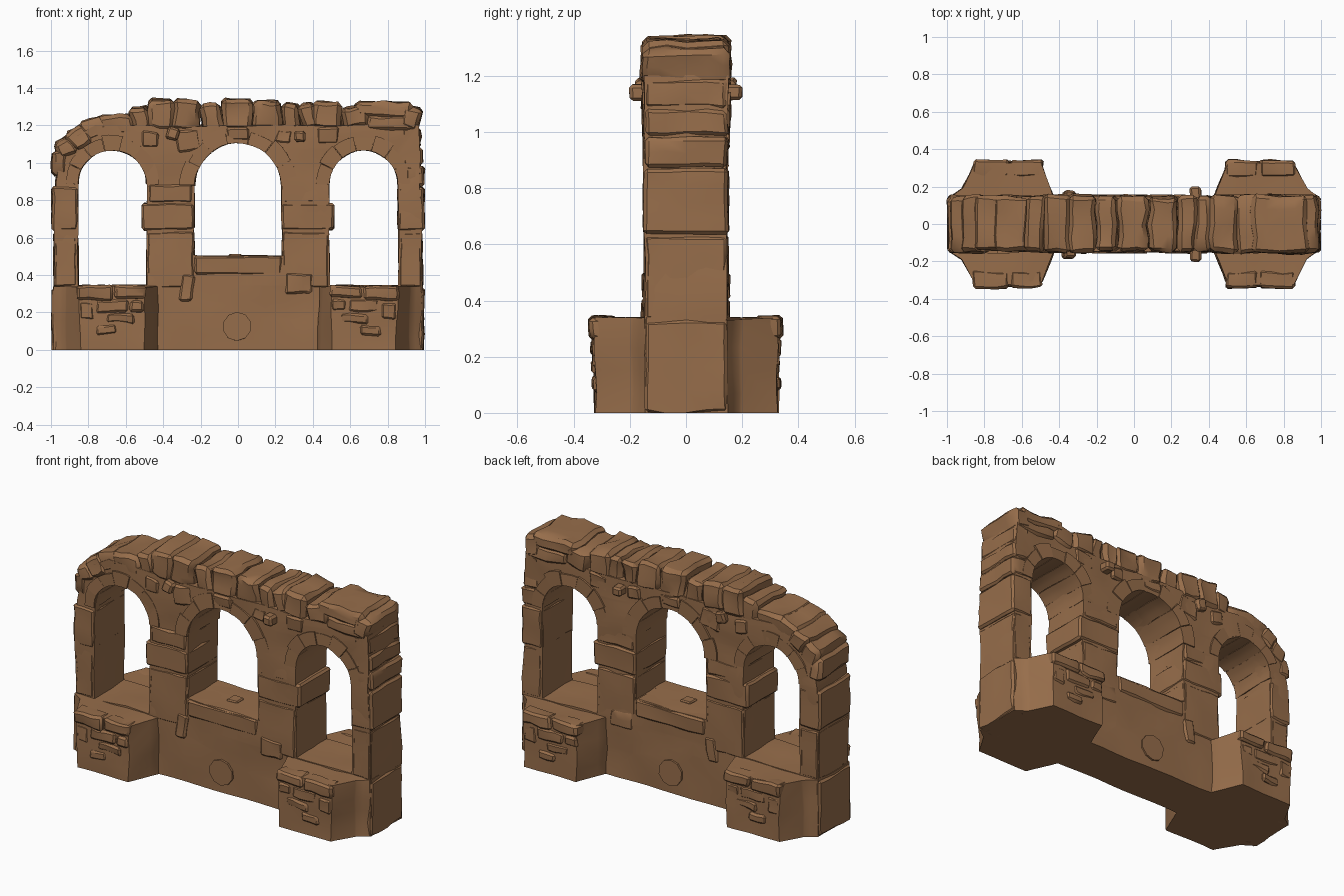
import bpy, bmesh, math, random
from mathutils import Vector, Matrix, noise

if "Cube" in bpy.data.objects:
    bpy.data.objects.remove(bpy.data.objects["Cube"])

random.seed(4)
stone_mat = bpy.data.materials.new("warm brown stone")
stone_mat.diffuse_color = (0.31, 0.155, 0.07, 1)
stone_mat.use_nodes = True
stone_mat.node_tree.nodes["Principled BSDF"].inputs["Base Color"].default_value = stone_mat.diffuse_color


def finish(bm, name, amp, freq=6.0, angle=32):
    """Roughen by noise, keep above ground, shade smooth by angle."""
    shift = Vector((3.3, 1.7, 5.1))
    for v in bm.verts:
        v.co += amp * noise.noise_vector(v.co * freq + shift)
        if v.co.z < 0.012:
            v.co.z = 0
    bmesh.ops.recalc_face_normals(bm, faces=bm.faces[:])
    me = bpy.data.meshes.new(name)
    bm.to_mesh(me)
    bm.free()
    me.materials.append(stone_mat)
    me.shade_smooth()
    me.set_sharp_from_angle(angle=math.radians(angle))
    ob = bpy.data.objects.new(name, me)
    bpy.context.collection.objects.link(ob)
    return ob


def slice_grid(bm, axis, lo, hi, step):
    """Cut the mesh with parallel planes so that noise can bend it."""
    n = Vector((axis == 0, axis == 1, axis == 2))
    t = lo
    while t < hi:
        bmesh.ops.bisect_plane(bm, geom=bm.verts[:] + bm.edges[:] + bm.faces[:],
                               plane_co=n * t, plane_no=n, dist=1e-5)
        t += step


def stone(name, x0, x1, z0, z1, y0=-0.15, y1=0.15, amp=0.014, tilt=0.0, bev=0.012):
    """Roughly hewn block, tilted about y by degrees."""
    bm = bmesh.new()
    bmesh.ops.create_cube(bm, size=1)
    size = Vector((x1 - x0, y1 - y0, z1 - z0))
    for v in bm.verts:
        v.co = Vector(a * b for a, b in zip(v.co, size))
    bmesh.ops.bevel(bm, geom=bm.edges[:], offset=min(bev, min(size) * 0.3),
                    segments=1, affect='EDGES')
    for ax in range(3):
        n = max(2, min(4, round(size[ax] / 0.06)))
        slice_grid(bm, ax, -size[ax] / 2 + size[ax] / n, size[ax] / 2 - 0.004, size[ax] / n)
    mat = (Matrix.Translation(((x0 + x1) / 2, (y0 + y1) / 2, (z0 + z1) / 2))
           @ Matrix.Rotation(math.radians(tilt), 4, 'Y'))
    bmesh.ops.transform(bm, matrix=mat, verts=bm.verts[:])
    return finish(bm, name, amp, 11)


def prism(name, plan, z0, z1, amp):
    """Vertical prism over a plan outline."""
    bm = bmesh.new()
    f = bm.faces.new([bm.verts.new((x, y, z0)) for x, y in plan])
    r = bmesh.ops.extrude_face_region(bm, geom=[f])
    bmesh.ops.translate(bm, vec=(0, 0, z1 - z0),
                        verts=[v for v in r['geom'] if isinstance(v, bmesh.types.BMVert)])
    slice_grid(bm, 0, -0.95, 0.96, 0.1)
    slice_grid(bm, 1, -0.3, 0.31, 0.1)
    slice_grid(bm, 2, z0 + 0.07, z1 - 0.02, 0.08)
    return finish(bm, name, amp)


# Openings: centre x, radius, spring height, sill height
openings = [(-0.672, 0.185, 0.885, 0.342), (0, 0.235, 0.875, 0.50), (0.672, 0.185, 0.885, 0.342)]

# Main wall with three arched openings
outline = [(-0.985, 0), (0.985, 0), (0.985, 0.63), (0.97, 0.9), (0.97, 1.2), (-0.76, 1.2),
           (-0.86, 1.14), (-0.94, 1.05), (-0.975, 0.9), (-0.985, 0.63)]
loops = [outline]
for cx, r, spring, sill in openings:
    arc = [(cx + r * math.cos(math.pi * i / 16), spring + r * math.sin(math.pi * i / 16))
           for i in range(17)]
    loops.append([(cx - r, sill), (cx + r, sill)] + arc)
bm = bmesh.new()
for loop in loops:
    vs = [bm.verts.new((x, -0.145, z)) for x, z in loop]
    for a, b in zip(vs, vs[1:] + vs[:1]):
        bm.edges.new((a, b))
bmesh.ops.triangle_fill(bm, use_beauty=True, edges=bm.edges[:], normal=(0, -1, 0))
r = bmesh.ops.extrude_face_region(bm, geom=bm.faces[:])
bmesh.ops.translate(bm, vec=(0, 0.29, 0),
                    verts=[v for v in r['geom'] if isinstance(v, bmesh.types.BMVert)])
slice_grid(bm, 0, -0.95, 0.96, 0.1)
slice_grid(bm, 2, 0.08, 1.15, 0.09)
slice_grid(bm, 1, -0.07, 0.08, 0.07)
finish(bm, "arched_wall", 0.012, 5)

# Voussoir rings round the arches
for k, (cx, rad, spring, sill) in enumerate(openings):
    n = 7
    for i in range(n):
        bm = bmesh.new()
        d = 0.150 + random.uniform(-0.003, 0.007)
        a0, a1 = math.pi * (i + 0.015) / n, math.pi * (i + 0.985) / n
        ro = rad + random.uniform(0.06, 0.085)
        ring = [(rr, a0 + (a1 - a0) * t / 3) for rr, ts in ((rad - 0.004, range(4)), (ro, range(3, -1, -1)))
                for t in ts]
        f = bm.faces.new([bm.verts.new((cx + q * math.cos(a), -d, spring + q * math.sin(a)))
                          for q, a in ring])
        r = bmesh.ops.extrude_face_region(bm, geom=[f])
        bmesh.ops.translate(bm, vec=(0, 2 * d, 0),
                            verts=[v for v in r['geom'] if isinstance(v, bmesh.types.BMVert)])
        slice_grid(bm, 1, -0.07, 0.08, 0.07)
        finish(bm, f"voussoir_{k}_{i}", 0.007, 8)

# Buttress bases with brick courses and cap stones, both ends
for s, side in ((-1, "left"), (1, "right")):
    half = [(0.43, 0.15), (0.5, 0.325), (0.85, 0.325), (0.92, 0.19), (0.985, 0.145)]
    plan = [(s * x, y) for x, y in half] + [(s * x, -y) for x, y in reversed(half)]
    prism(f"buttress_{side}", plan, 0, 0.338, 0.012)
    for f in (-1, 1):
        bricks = [(0.49, 0.66, 0.275, 0.342), (0.67, 0.86, 0.265, 0.342), (0.50, 0.58, 0.205, 0.265),
                  (0.59, 0.76, 0.2, 0.27), (0.77, 0.85, 0.16, 0.255), (0.55, 0.7, 0.14, 0.195),
                  (0.65, 0.76, 0.08, 0.135)]
        for i, (x0, x1, z0, z1) in enumerate(bricks):
            out = 0.332 + (0.010 if i < 2 else random.uniform(-0.002, 0.005))
            ys = sorted((f * 0.25, f * out))
            xs = sorted((s * x0, s * x1))
            stone(f"brick_{side}_{i}", *xs, z0, z1, *ys, amp=0.012)

    # Pier and end jamb blocks
    def block(nm, x0, x1, z0, z1, d, amp=0.008):
        stone(f"{nm}_{side}", *sorted((s * x0, s * x1)), z0, z1, -d, d, amp)
    block("pier_shaft", 0.235, 0.488, 0.33, 0.635, 0.149)
    block("pier_block", 0.232, 0.515, 0.64, 0.785, 0.150)
    block("pier_top", 0.24, 0.483, 0.785, 0.885, 0.148)
    block("jamb_foot", 0.86, 0.995, 0.0, 0.33, 0.147)
    block("jamb_shaft", 0.862, 0.985, 0.335, 0.63, 0.147)
    block("jamb_block", 0.855, 0.996, 0.635, 0.87, 0.151)

# Centre sill, apron and round boss on both faces
stone("centre_sill", -0.232, 0.235, 0.40, 0.503, -0.155, 0.155, 0.008)
stone("sill_chip", -0.05, 0.02, 0.49, 0.512, -0.04, 0.03, 0.003)
for f in (-1, 1):
    bm = bmesh.new()
    bmesh.ops.create_cone(bm, cap_ends=True, segments=10, radius1=0.078, radius2=0.078, depth=0.03,
                          matrix=Matrix.Translation((-0.005, f * 0.142, 0.125)) @ Matrix.Rotation(math.pi / 2, 4, 'X'))
    finish(bm, "round_boss", 0.004)

# Ruined top course: x0, x1, z0, z1, tilt
top_course = [(-0.995, -0.91, 0.93, 1.06, 4), (-0.975, -0.87, 1.02, 1.13, -30),
              (-0.91, -0.79, 1.08, 1.19, -32), (-0.84, -0.70, 1.12, 1.235, -18),
              (-0.75, -0.56, 1.14, 1.255, -2), (-0.57, -0.47, 1.17, 1.30, -8),
              (-0.48, -0.345, 1.18, 1.34, 2), (-0.35, -0.205, 1.18, 1.335, 3),
              (-0.195, -0.09, 1.17, 1.315, -6), (-0.085, 0.075, 1.18, 1.342, 0),
              (0.08, 0.23, 1.18, 1.333, 1), (0.235, 0.33, 1.18, 1.315, 2),
              (0.335, 0.42, 1.18, 1.32, -10), (0.40, 0.545, 1.18, 1.325, 6),
              (0.55, 0.70, 1.18, 1.30, -8), (0.63, 0.93, 1.24, 1.325, 1),
              (0.69, 0.96, 1.17, 1.26, 0), (0.87, 0.975, 1.18, 1.30, 12)]
for i, (x0, x1, z0, z1, t) in enumerate(top_course):
    d = 0.148 + random.uniform(-0.006, 0.008)
    stone(f"top_stone_{i}", x0, x1, z0, z1, -d, d, 0.018, t, 0.02)

# Right end courses above the jamb
for i, (x, z0, z1) in enumerate([(0.995, 0.875, 0.98), (0.985, 0.985, 1.08), (0.975, 1.085, 1.19)]):
    stone(f"right_end_stone_{i}", x - 0.1, x, z0, z1, -0.148, 0.148, 0.014)

# Projecting corbels and loose face stones on both faces
stone("corbel_right", 0.30, 0.36, 1.11, 1.17, -0.2, 0.2, 0.006)
stone("corbel_left", -0.38, -0.31, 1.12, 1.19, -0.18, 0.18, 0.01, 15)
for i, (x0, x1, z0, z1) in enumerate([(-0.33, -0.2, 1.06, 1.18), (0.42, 0.54, 1.1, 1.19),
                                      (0.2, 0.29, 1.1, 1.18), (-0.52, -0.42, 1.08, 1.17),
                                      (-0.07, 0.06, 1.12, 1.19), (-0.31, -0.24, 0.26, 0.4),
                                      (0.25, 0.4, 0.3, 0.41)]):
    stone(f"face_stone_{i}", x0, x1, z0, z1, -0.155, 0.155, 0.012, random.uniform(-8, 8))
